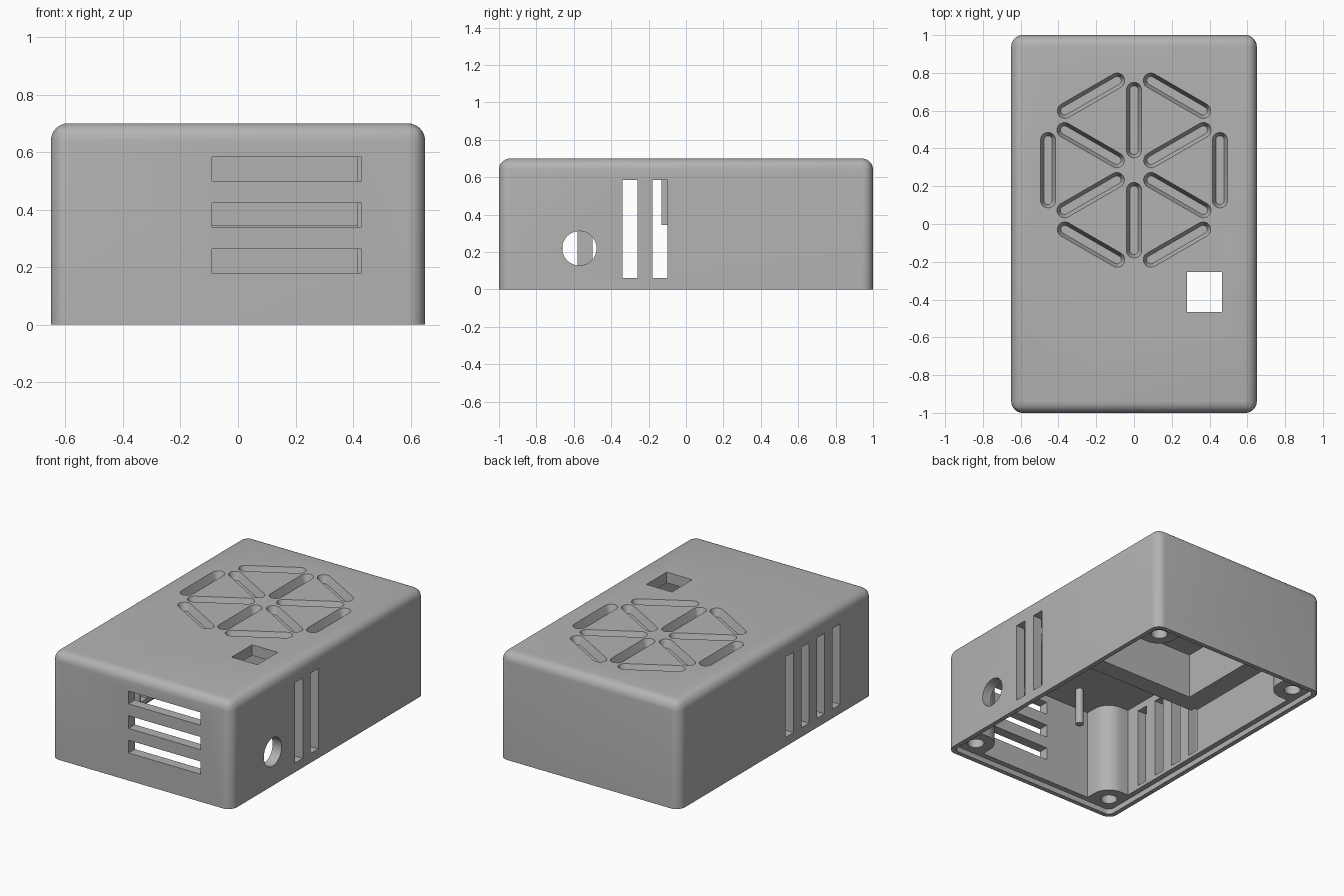
import bpy, bmesh
from math import pi, sin, cos, radians
from mathutils import Matrix, Vector

if "Cube" in bpy.data.objects:
    bpy.data.objects.remove(bpy.data.objects["Cube"], do_unlink=True)

grey = bpy.data.materials.new("mid grey plastic")
grey.use_nodes = True
colour = (0.45, 0.45, 0.45, 1)
grey.diffuse_color = colour
grey.node_tree.nodes["Principled BSDF"].inputs["Base Color"].default_value = colour

W, D, H = 0.65, 1.0, 0.70       # half width, half depth, height
WALL, CEIL = 0.065, 0.63
SHELF, LEDGE = 0.345, 0.035


def arc(cx, cy, r, a0, a1, n):
    return [(cx + r * cos(radians(a0 + (a1 - a0) * i / n)),
             cy + r * sin(radians(a0 + (a1 - a0) * i / n))) for i in range(n + 1)]


def loft(bm, low, high, z0, z1, matrix=Matrix()):
    """Closed solid between two outlines with equal point counts."""
    a = [bm.verts.new(matrix @ Vector((x, y, z0))) for x, y in low]
    b = [bm.verts.new(matrix @ Vector((x, y, z1))) for x, y in high]
    bm.faces.new(a[::-1])
    bm.faces.new(b)
    for i in range(len(a)):
        j = (i + 1) % len(a)
        bm.faces.new((a[i], a[j], b[j], b[i]))


def box(bm, x0, x1, y0, y1, z0, z1):
    rect = [(x0, y0), (x1, y0), (x1, y1), (x0, y1)]
    loft(bm, rect, rect, z0, z1)


def finish(bm, name):
    bmesh.ops.recalc_face_normals(bm, faces=bm.faces)
    mesh = bpy.data.meshes.new(name)
    bm.to_mesh(mesh)
    bm.free()
    ob = bpy.data.objects.new(name, mesh)
    bpy.context.collection.objects.link(ob)
    mesh.materials.append(grey)
    return ob


def cut(target, bm, name):
    cutter = finish(bm, name)
    cutter.hide_render = True
    mod = target.modifiers.new(name, "BOOLEAN")
    mod.operation, mod.solver, mod.object = "DIFFERENCE", "EXACT", cutter
    bpy.context.view_layer.objects.active = target
    bpy.ops.object.modifier_apply(modifier=mod.name)
    bpy.data.objects.remove(cutter, do_unlink=True)


# Outer shell, rounded on the uprights and the top rim
bm = bmesh.new()
box(bm, -W, W, -D, D, 0, H)
edges = [e for e in bm.edges if max(v.co.z for v in e.verts) > 0.1]
bmesh.ops.bevel(bm, geom=edges, offset=0.06, segments=8, profile=0.5, affect="EDGES")
case = finish(bm, "case_shell")

# Recess for the base plate
bm = bmesh.new()
r, lip = 0.035, 0.03
outline = []
for k, (sx, sy) in enumerate(((1, 1), (-1, 1), (-1, -1), (1, -1))):
    outline += arc(sx * (W - lip - r), sy * (D - lip - r), r, 90 * k, 90 * k + 90, 6)
loft(bm, outline, outline, -0.1, LEDGE)
cut(case, bm, "lid_recess")

# Main cavity leaves four rounded screw posts in its corners
ix, iy = W - WALL, D - WALL
px, py, pr = 0.53, 0.87, 0.115
corner = [(ix, py - pr)] + arc(px, py, pr, 270, 180, 8) + [(px - pr, iy)]
right = [(x, -y) for x, y in reversed(corner)] + corner
outline = right + [(-x, y) for x, y in reversed(right)]
bm = bmesh.new()
loft(bm, outline, outline, 0.01, SHELF)
cut(case, bm, "main_cavity")

# Taller front bay, ahead of the thick rear shelf
front = [(x, -y) for x, y in reversed(corner)] + [(ix, -0.13)]
outline = front + [(-x, y) for x, y in reversed(front)]
bm = bmesh.new()
loft(bm, outline, outline, SHELF - 0.1, CEIL)
cut(case, bm, "front_bay")

# Fan pocket sunk into the rear shelf
bm = bmesh.new()
box(bm, -0.45, 0.45, -0.01, 0.82, SHELF - 0.1, CEIL + 0.01)
cut(case, bm, "fan_pocket")

# Screw holes in the posts
bm = bmesh.new()
for sx in (-1, 1):
    for sy in (-1, 1):
        ring = arc(sx * px, sy * py, 0.05, 0, 345, 23)
        loft(bm, ring, ring, -0.05, 0.3)
cut(case, bm, "screw_holes")

# Vent slots: three in front, two on the right, four on the left
bm = bmesh.new()
for z in (0.18, 0.34, 0.50):
    box(bm, -0.09, 0.43, -D - 0.1, -iy + 0.02, z, z + 0.083)
for side, count in ((1, 2), (-1, 4)):
    for i in range(count):
        y = -0.18 - 0.16 * i
        x0, x1 = sorted((side * (ix - 0.02), side * (W + 0.1)))
        box(bm, x0, x1, y, y + 0.08, 0.06, 0.585)
cut(case, bm, "vent_slots")

# Round cable hole on the right
bm = bmesh.new()
ring = arc(0, 0, 0.092, 0, 348.75, 31)
loft(bm, ring, ring, ix - 0.1, W + 0.1,
     Matrix.Translation((0, -0.57, 0.22)) @ Matrix.Rotation(pi / 2, 4, "Y"))
cut(case, bm, "cable_hole")

# Square window in the roof
bm = bmesh.new()
box(bm, 0.28, 0.465, -0.465, -0.255, CEIL - 0.1, H + 0.1)
cut(case, bm, "roof_window")


# Tapered grooves: six spokes and six rim bars around the fan centre
def stadium(half, r):
    return arc(half, 0, r, -90, 90, 8) + arc(-half, 0, r, 90, 270, 8)


bm = bmesh.new()
centre = Matrix.Translation((0, 0.285, 0))
for k in range(6):
    for angle, radius, turn in ((60 * k + 30, 0.265, 0), (60 * k, 0.455, 90)):
        m = (centre @ Matrix.Rotation(radians(angle), 4, "Z")
             @ Matrix.Translation((radius, 0, 0)) @ Matrix.Rotation(radians(turn), 4, "Z"))
        loft(bm, stadium(0.16, 0.022), stadium(0.16, 0.044), H - 0.05, H + 0.01, m)
cut(case, bm, "fan_grooves")

# Small pin hanging from the roof of the front bay
bm = bmesh.new()
ring = arc(-0.20, -0.755, 0.025, 0, 337.5, 15)
loft(bm, ring, ring, 0.39, CEIL + 0.02)
pin = finish(bm, "roof_pin")

# Smooth rounded parts, keep hard edges crisp
for ob in (case, pin):
    bpy.ops.object.select_all(action="DESELECT")
    ob.select_set(True)
    bpy.context.view_layer.objects.active = ob
    bpy.ops.object.shade_smooth_by_angle(angle=radians(30))
